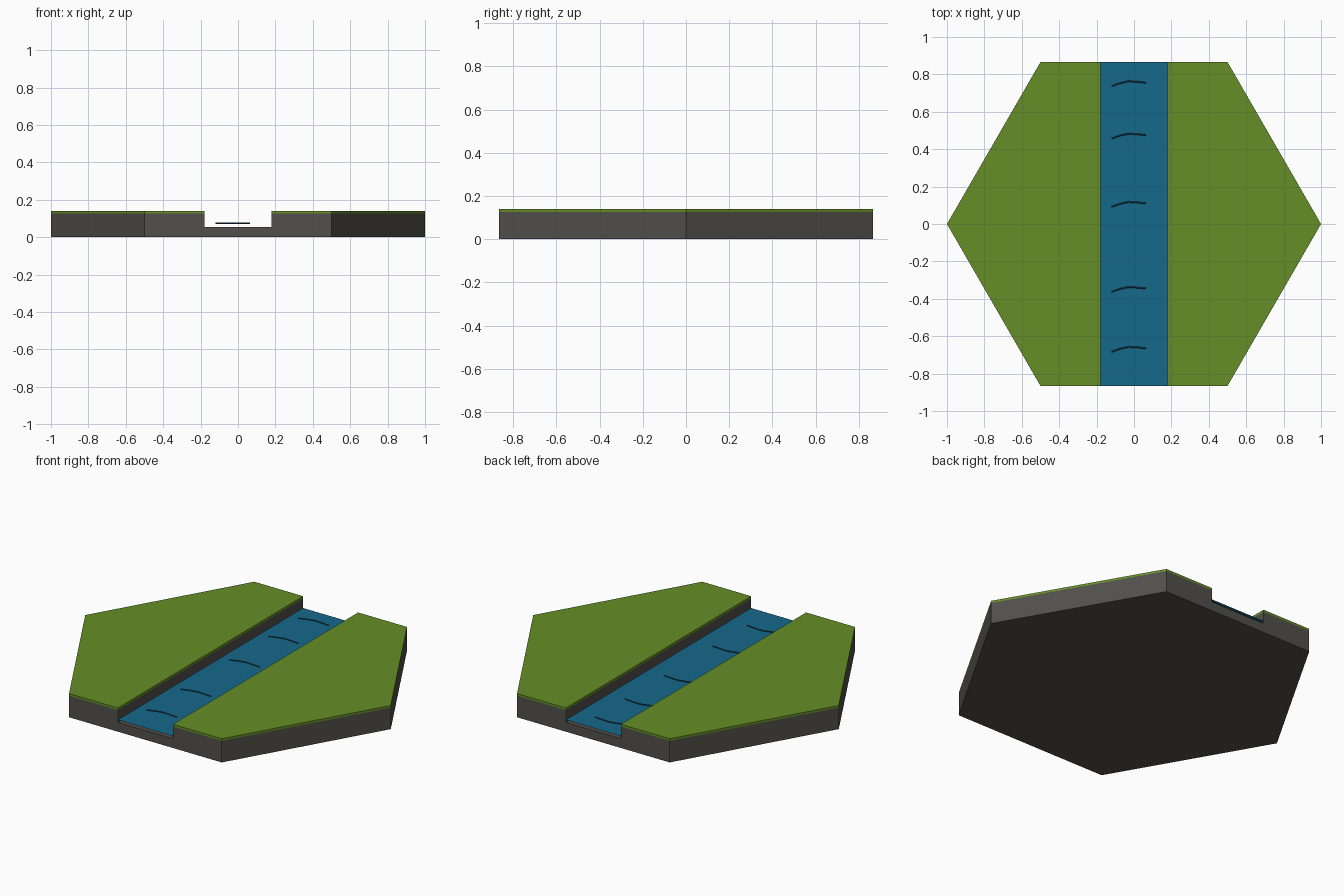
import bpy, bmesh, math

if "Cube" in bpy.data.objects:
    bpy.data.objects.remove(bpy.data.objects["Cube"])

H = math.sqrt(3) / 2      # half depth of the hexagon
W = 0.18                  # half width of the channel
FLOOR, SOIL_TOP, TOP, WATER = 0.055, 0.127, 0.14, 0.07


def material(name, rgb):
    m = bpy.data.materials.new(name)
    m.diffuse_color = (*rgb, 1)
    m.use_nodes = True
    m.node_tree.nodes["Principled BSDF"].inputs["Base Color"].default_value = m.diffuse_color
    return m


def prism(name, outline, z0, z1, mat=None):
    """Extrude a flat outline from z0 up to z1 (a sheet if they are equal)."""
    bm = bmesh.new()
    face = bm.faces.new([bm.verts.new((x, y, z0)) for x, y in outline])
    if z1 > z0:
        ext = bmesh.ops.extrude_face_region(bm, geom=[face])
        top = [v for v in ext["geom"] if isinstance(v, bmesh.types.BMVert)]
        bmesh.ops.translate(bm, verts=top, vec=(0, 0, z1 - z0))
        bmesh.ops.recalc_face_normals(bm, faces=bm.faces)
    mesh = bpy.data.meshes.new(name)
    bm.to_mesh(mesh)
    bm.free()
    ob = bpy.data.objects.new(name, mesh)
    bpy.context.collection.objects.link(ob)
    if mat:
        mesh.materials.append(mat)
    return ob


soil = material("soil", (0.085, 0.08, 0.07))
grass = material("grass", (0.13, 0.27, 0.02))
water = material("water", (0.008, 0.14, 0.26))
foam = material("ripple", (0.01, 0.07, 0.11))

# Hexagonal ground block with the river channel cut through it
hexagon = [(math.cos(math.radians(60 * i)), math.sin(math.radians(60 * i))) for i in range(6)]
ground = prism("ground_block", hexagon, 0, SOIL_TOP, soil)
cutter = prism("channel_cutter", [(-W, -1), (W, -1), (W, 1), (-W, 1)], FLOOR, 0.3)
cutter.hide_render = True
cutter.hide_viewport = True
cut = ground.modifiers.new("channel", "BOOLEAN")
cut.object = cutter
cut.operation = "DIFFERENCE"
cut.solver = "EXACT"

# Grass layer on both banks
bank = [(W, -H), (0.5, -H), (1, 0), (0.5, H), (W, H)]
prism("grass_right", bank, SOIL_TOP, TOP, grass)
prism("grass_left", [(-x, y) for x, y in reversed(bank)], SOIL_TOP, TOP, grass)

# Thin water sheet hovering just over the channel floor
prism("water_surface", [(-W, -H), (W, -H), (W, H), (-W, H)], WATER, WATER, water)

# Small arched ripples on the water
arc = [(-0.12, -0.018), (-0.075, -0.002), (-0.03, 0.008), (0.02, 0.005), (0.065, 0.0)]
for i, y in enumerate([0.755, 0.475, 0.11, -0.345, -0.665]):
    cu = bpy.data.curves.new(f"ripple_{i + 1}", "CURVE")
    cu.dimensions = "3D"
    cu.bevel_depth = 0.004
    cu.bevel_resolution = 0
    sp = cu.splines.new("POLY")
    sp.points.add(len(arc) - 1)
    for p, (dx, dy) in zip(sp.points, arc):
        p.co = (dx, y + dy, 0.075, 1)
    cu.materials.append(foam)
    bpy.context.collection.objects.link(bpy.data.objects.new(f"ripple_{i + 1}", cu))
